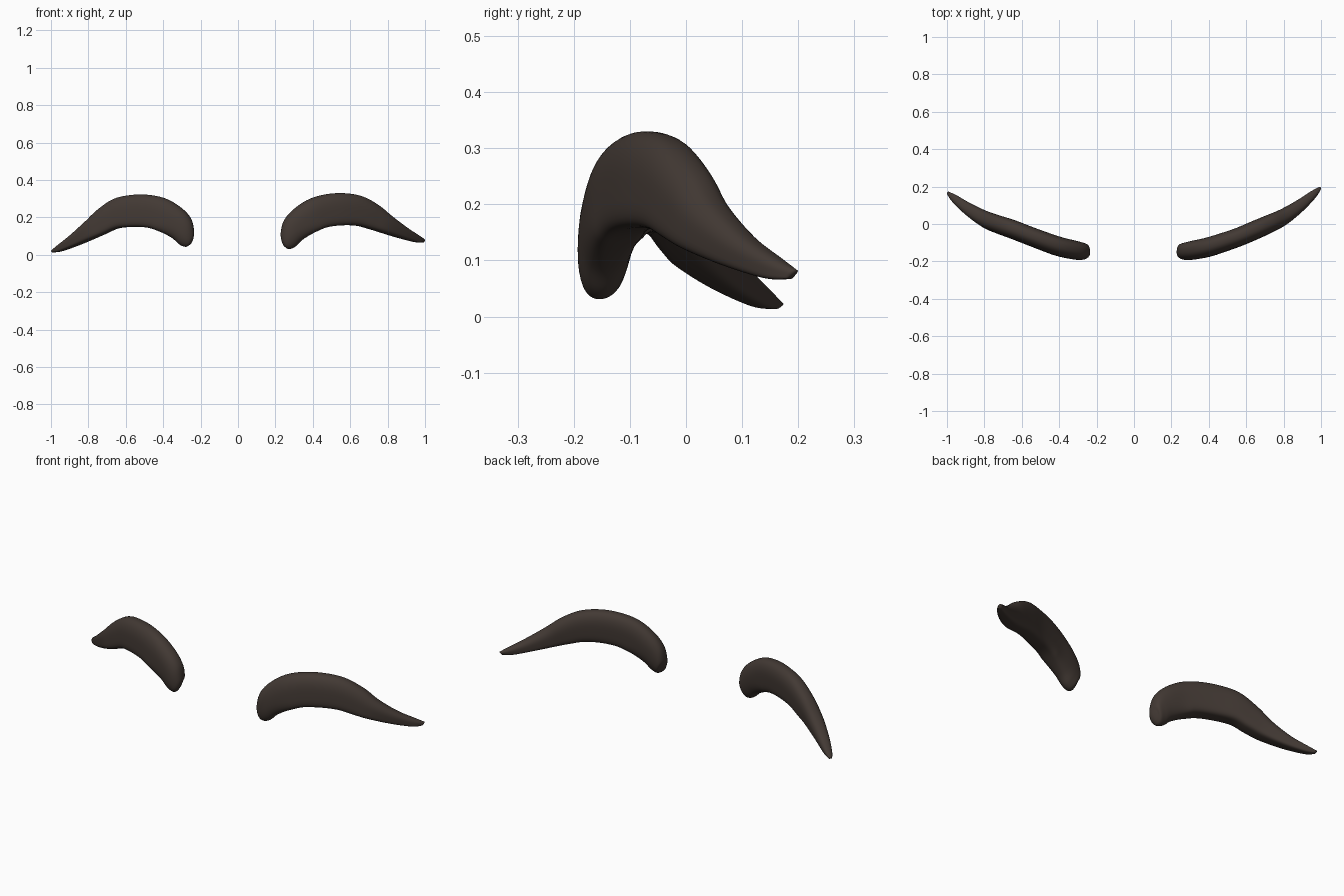
import bpy, bmesh, math
from mathutils import Vector

if "Cube" in bpy.data.objects:
    bpy.data.objects.remove(bpy.data.objects["Cube"])

# one flat dark brown
brown = bpy.data.materials.new("dark brown")
brown.diffuse_color = (0.055, 0.041, 0.034, 1)
brown.use_nodes = True
brown.node_tree.nodes["Principled BSDF"].inputs["Base Color"].default_value = brown.diffuse_color

# stations: upper x, upper z, lower x, lower z, centre y, half thickness
STATIONS = [
    (0.234, 0.088, 0.250, 0.044, -0.148, 0.018),
    (0.229, 0.120, 0.272, 0.031, -0.150, 0.036),
    (0.244, 0.180, 0.305, 0.043, -0.150, 0.046),
    (0.290, 0.237, 0.345, 0.081, -0.143, 0.050),
    (0.370, 0.293, 0.410, 0.121, -0.128, 0.051),
    (0.460, 0.322, 0.475, 0.148, -0.104, 0.050),
    (0.560, 0.330, 0.560, 0.158, -0.072, 0.049),
    (0.660, 0.314, 0.640, 0.155, -0.034, 0.049),
    (0.750, 0.266, 0.705, 0.138, 0.000, 0.047),
    (0.820, 0.207, 0.775, 0.117, 0.034, 0.043),
    (0.900, 0.146, 0.865, 0.090, 0.092, 0.033),
    (0.965, 0.104, 0.950, 0.068, 0.154, 0.021),
    (0.997, 0.083, 0.990, 0.067, 0.187, 0.008),
]


def left_variant(s):
    # the left brow has a lower tail and a slightly lower arch
    ux, uz, lx, lz, y, t = s
    tail = max(0.0, (ux - 0.62) / 0.38)
    arch = min(1, (ux - 0.23) / 0.33)
    dz = 0.012 - 0.021 * arch - 0.051 * tail
    return (ux + 0.008 * (1 - ux), uz + dz, lx + 0.008 * (1 - ux), lz + dz + 0.006 * tail,
            y + 0.008 * arch - 0.034 * tail, t)


def smooth(rows, steps=6):
    # Catmull-Rom interpolation of the stations
    out = []
    n = len(rows)
    for i in range(n - 1):
        quad = [rows[max(0, min(n - 1, i + k))] for k in (-1, 0, 1, 2)]
        for j in range(steps):
            t = j / steps
            out.append([0.5 * (2 * b + (c - a) * t + (2 * a - 5 * b + 4 * c - d) * t * t
                               + (3 * b - a - 3 * c + d) * t ** 3)
                        for a, b, c, d in zip(*quad)])
    out.append(list(rows[-1]))
    return out


def spow(v, e):
    return math.copysign(abs(v) ** e, v)


def make_brow(name, rows, side, sections=40):
    rows = smooth(rows)
    bm = bmesh.new()
    rings = []
    for i, (ux, uz, lx, lz, y, t) in enumerate(rows):
        # thickness runs across the path as seen from above
        a, b = rows[max(0, i - 3)], rows[min(len(rows) - 1, i + 3)]
        run = Vector(((b[0] + b[2] - a[0] - a[2]) / 2, b[4] - a[4], 0)).normalized()
        across = Vector((-run.y, run.x, 0))
        slope = min(run.y / max(run.x, 0.2), 0.45)
        mid_x = (ux + lx) / 2
        up = Vector((ux, y + slope * (ux - mid_x) + 0.008, uz))
        low = Vector((lx, y + slope * (lx - mid_x) - 0.002, lz))
        centre, half = (up + low) / 2, (up - low) / 2
        flat = max(0, min(1, (ux - 0.24) / 0.16))   # round inner end, flat underside
        ring = []
        for k in range(sections):
            ang = 2 * math.pi * k / sections
            c, s = math.cos(ang), math.sin(ang)
            es = 0.85 if s >= 0 else 1 - 0.55 * flat
            ec = 0.85 if s >= 0 else 0.95 - 0.45 * flat
            p = centre + half * spow(s, es) + across * (t * spow(c, ec))
            ring.append(bm.verts.new((p.x * side, p.y, p.z)))
        rings.append(ring)
    for r0, r1 in zip(rings, rings[1:]):
        for k in range(sections):
            m = (k + 1) % sections
            bm.faces.new((r0[k], r0[m], r1[m], r1[k]))
    # rounded end caps
    for ring, push in ((rings[0], -0.003), (rings[-1], 0.003)):
        c = sum((v.co for v in ring), Vector()) / sections
        tip = bm.verts.new(c + Vector((push * side, 0, 0)))
        for k in range(sections):
            bm.faces.new((ring[k], ring[(k + 1) % sections], tip))
    bmesh.ops.recalc_face_normals(bm, faces=bm.faces)
    for f in bm.faces:
        f.smooth = True
    me = bpy.data.meshes.new(name)
    bm.to_mesh(me)
    bm.free()
    me.materials.append(brown)
    ob = bpy.data.objects.new(name, me)
    bpy.context.collection.objects.link(ob)
    return ob


# the two eyebrows
make_brow("right_eyebrow", STATIONS, 1)
make_brow("left_eyebrow", [left_variant(s) for s in STATIONS], -1)
